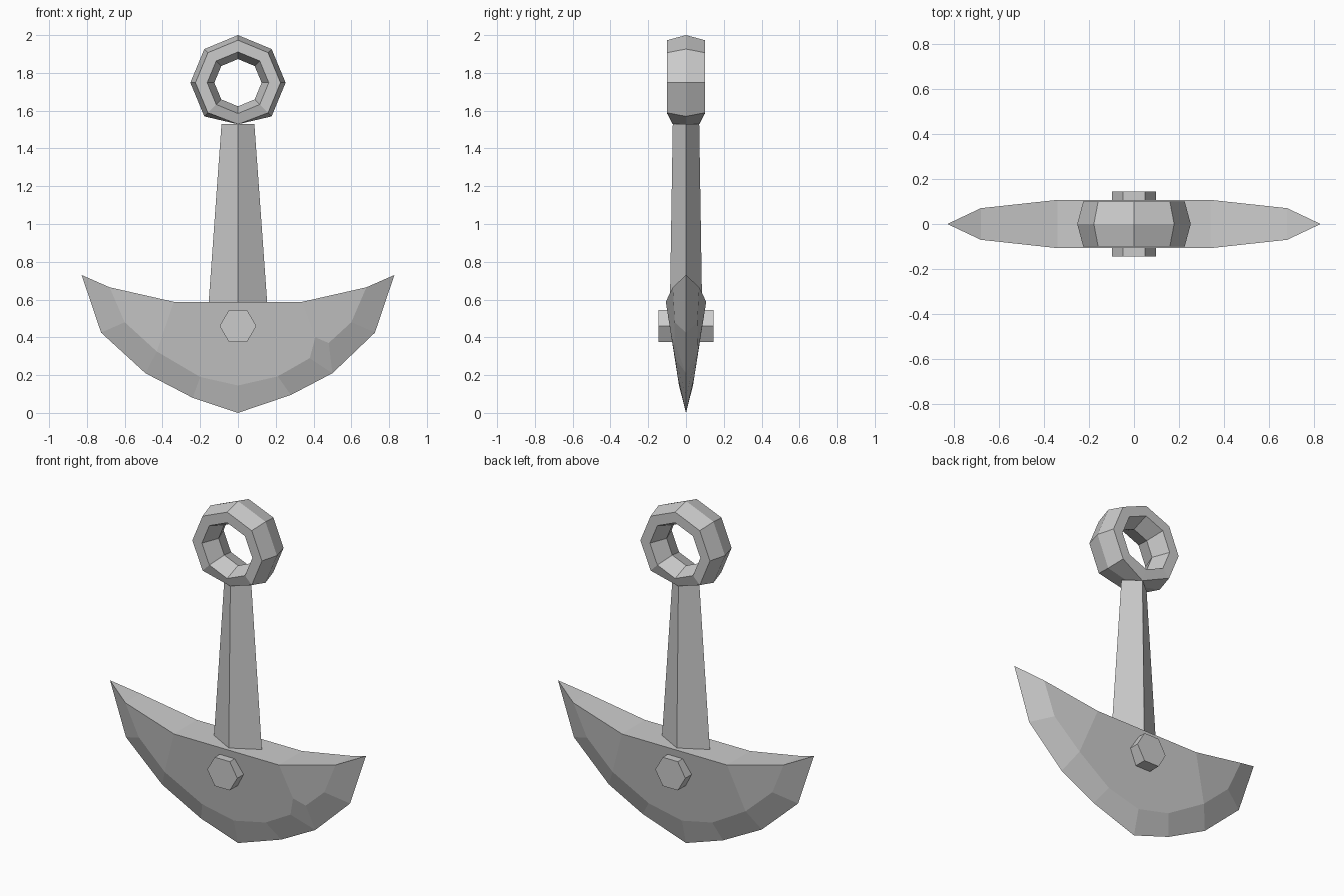
import bpy, bmesh
from math import sin, cos, pi, radians

if "Cube" in bpy.data.objects:
    bpy.data.objects.remove(bpy.data.objects["Cube"])


def finish(name, bm):
    bmesh.ops.remove_doubles(bm, verts=bm.verts, dist=0.0005)
    bmesh.ops.recalc_face_normals(bm, faces=bm.faces)
    me = bpy.data.meshes.new(name)
    bm.to_mesh(me)
    bm.free()
    ob = bpy.data.objects.new(name, me)
    bpy.context.collection.objects.link(ob)
    return ob


def face(bm, pts):
    return bm.faces.new([bm.verts.new(p) for p in pts])


# Crescent blade: sharp outer edge (x, z) and bevel line (x, z, half thickness)
outer = [(-.828, .73), (-.725, .425), (-.49, .21), (-.24, .08), (0, 0),
         (.28, .095), (.5, .21), (.725, .425), (.828, .73)]
inner = [(-.68, .665, .07), (-.6, .48, .06), (-.43, .325, .064), (-.2, .19, .044),
         (0, .145, .037), (.21, .193, .044), (.43, .325, .064), (.6, .48, .06),
         (.68, .665, .07)]
chip_a, chip_top, chip_b = (.38, .29, .058), (.41, .40, .077), (.48, .37, .06)
top_l, top_r = (-.34, .588, .107), (.34, .588, .107)

bm = bmesh.new()
O = [(x, 0, z) for x, z in outer]
for s in (-1, 1):
    P = lambda p: (p[0], s * p[2], p[1])
    chipped = s < 0                       # the front has a chipped bevel
    I = [P(p) for p in inner]
    a, t, b = [P(p) for p in (chip_a, chip_top, chip_b)]
    L, R = P(top_l), P(top_r)
    for i in range(8):
        lo, hi = I[i], I[i + 1]
        if chipped and i == 5:
            hi = a
        if chipped and i == 6:
            lo = b
        face(bm, [O[i], O[i + 1], hi, lo])
    face(bm, [L, I[0], I[1], I[2]])
    if chipped:
        face(bm, [a, t, b, O[6]])
        face(bm, [L, *I[2:6], a, t, R])
        face(bm, [R, t, b, I[7], I[8]])
    else:
        face(bm, [L, *I[2:7], R])
        face(bm, [R, I[6], I[7], I[8]])
# Blade upper surface
tops = [(-.828, .73, 0), inner[0], top_l, top_r, inner[8], (.828, .73, 0)]
for p, q in zip(tops, tops[1:]):
    pts = [(p[0], -p[2], p[1]), (q[0], -q[2], q[1]), (q[0], q[2], q[1]), (p[0], p[2], p[1])]
    face(bm, list(dict.fromkeys(pts)))
finish("blade", bm)

# Diamond-section tapered shank
bm = bmesh.new()
rings = []
for z, rx, ry in ((.58, .155, .085), (1.53, .087, .07)):
    rings.append([bm.verts.new(p) for p in ((rx, 0, z), (0, ry, z), (-rx, 0, z), (0, -ry, z))])
for i in range(4):
    j = (i + 1) % 4
    bm.faces.new([rings[0][i], rings[0][j], rings[1][j], rings[1][i]])
bm.faces.new(rings[0])
bm.faces.new(rings[1])
finish("shank", bm)

# Octagonal eye ring with hexagonal section, flattened where it meets the shank
section = [(.252, 0), (.225, .1), (.163, .1), (.125, 0), (.163, -.1), (.225, -.1)]
bottom = [(.22, 0), (.22, .07), *section[2:5], (.22, -.07)]
bm = bmesh.new()
loops = []
for k in range(8):
    ang = -pi / 2 + k * pi / 4
    loops.append([bm.verts.new((r * cos(ang), y, 1.748 + r * sin(ang)))
                  for r, y in (section if k else bottom)])
for k in range(8):
    p, q = loops[k], loops[(k + 1) % 8]
    for i in range(6):
        j = (i + 1) % 6
        bm.faces.new([p[i], p[j], q[j], q[i]])
finish("eye_ring", bm)

# Hexagonal bolt through the blade
bpy.ops.mesh.primitive_cylinder_add(vertices=6, radius=.097, depth=.29,
                                    location=(0, 0, .46),
                                    rotation=(radians(90), 0, 0))
bolt = bpy.context.object
bolt.name = "hex_bolt"
# Turn the hexagon so two corners point sideways
for v in bolt.data.vertices:
    x, y = v.co.x, v.co.y
    v.co.x, v.co.y = y, -x
